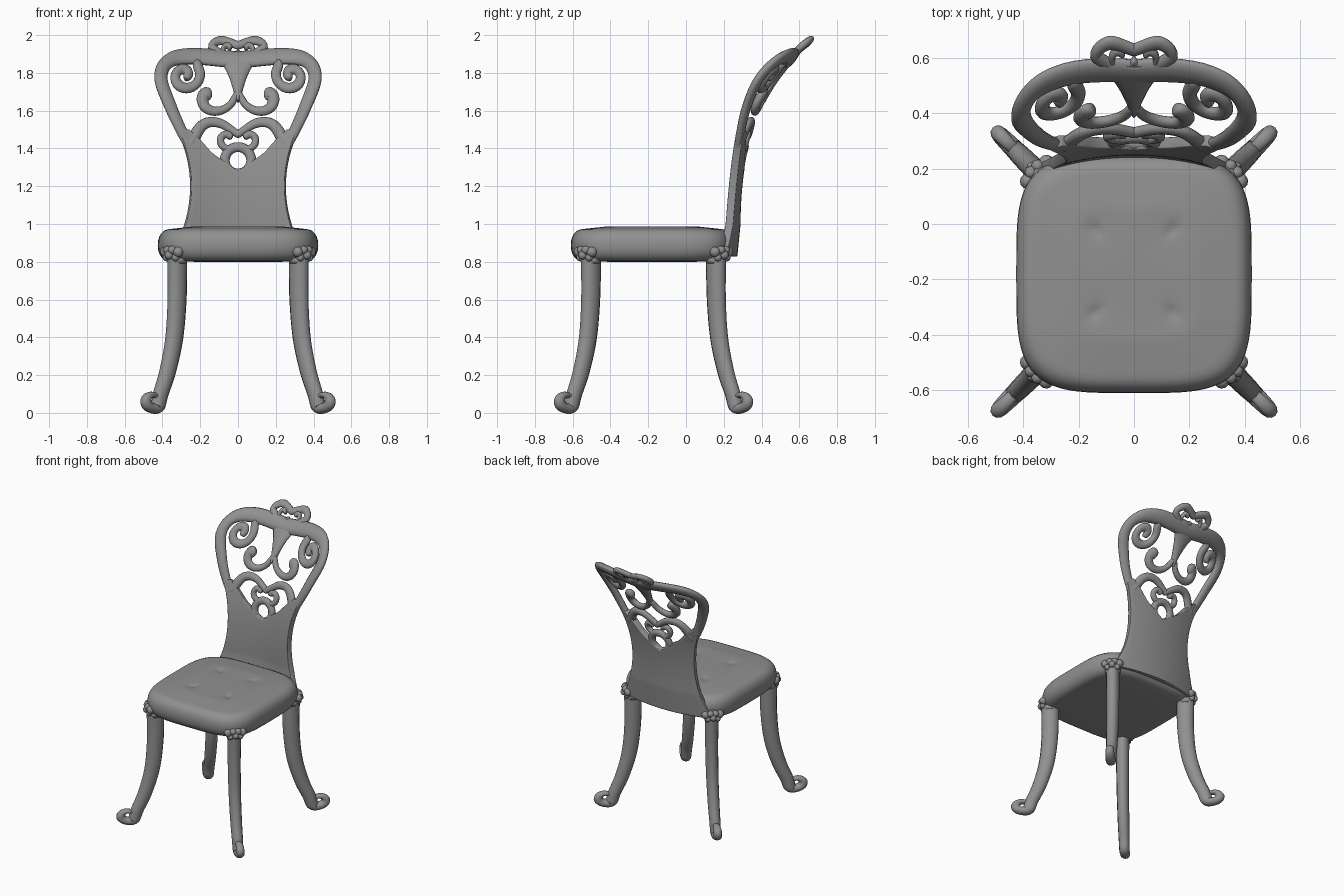
import bpy, bmesh, math
from mathutils import Vector

if "Cube" in bpy.data.objects:
    bpy.data.objects.remove(bpy.data.objects["Cube"])

GREY = bpy.data.materials.new("dark_grey")
GREY.diffuse_color = (.28, .28, .28, 1)
GREY.use_nodes = True
GREY.node_tree.nodes["Principled BSDF"].inputs["Base Color"].default_value = GREY.diffuse_color


def catmull(pts, n=6):
    p = [Vector(q) for q in pts]
    p = [2 * p[0] - p[1]] + p + [2 * p[-1] - p[-2]]
    out = []
    for a, b, c, d in zip(p, p[1:], p[2:], p[3:]):
        for i in range(n):
            t = i / n
            out.append(0.5 * (2 * b + (c - a) * t + (2 * a - 5 * b + 4 * c - d) * t * t
                              + (3 * b - a - 3 * c + d) * t ** 3))
    return out + [p[-2]]


def spiral(cx, cz, r0, r1, a0, a1, power=1, steps=12):
    """Points turning from angle a0 to a1 while the radius falls from r0 to r1."""
    pts = []
    for i in range(steps + 1):
        t = i / steps
        a, r = math.radians(a0 + (a1 - a0) * t), r1 + (r0 - r1) * (1 - t) ** power
        pts.append((cx + r * math.cos(a), cz + r * math.sin(a)))
    return pts


def finish(name, bm, mirror=False):
    bmesh.ops.recalc_face_normals(bm, faces=bm.faces)
    for f in bm.faces:
        f.smooth = True
    me = bpy.data.meshes.new(name)
    bm.to_mesh(me)
    bm.free()
    me.materials.append(GREY)
    ob = bpy.data.objects.new(name, me)
    bpy.context.collection.objects.link(ob)
    if mirror:
        ob.modifiers.new("mirror", 'MIRROR').merge_threshold = 0.002
    return ob


def bridge(bm, rings):
    n = len(rings[0])
    for r, s in zip(rings, rings[1:]):
        for k in range(n):
            bm.faces.new((r[k], r[(k + 1) % n], s[(k + 1) % n], s[k]))
    bm.faces.new(rings[0])
    bm.faces.new(rings[-1])


def sweep(name, pts, w0, w1, place, depth, mirror=False, sides=12):
    """Tapered, flattened tube along a planar path; place() bends it into space."""
    last = len(pts) - 1
    path = catmull([(u, v, w0 + (w1 - w0) * i / last) for i, (u, v) in enumerate(pts)])
    # rounded ends
    for end, prev in ((0, 1), (-1, -2)):
        p, q = path[end], path[prev]
        dirn = (p - q).xy.normalized()
        extra = [Vector((*(p.xy + dirn * p.z * s), p.z * r)) for s, r in ((.45, .85), (.75, .5))]
        path = extra[::-1] + path if end == 0 else path + extra
    bm = bmesh.new()
    rings = []
    for i, p in enumerate(path):
        t = (path[min(i + 1, len(path) - 1)] - path[max(i - 1, 0)]).xy.normalized()
        n = Vector((-t.y, t.x))
        ring = []
        for k in range(sides):
            a = 2 * math.pi * k / sides
            q = p.xy + n * p.z * math.cos(a)
            ring.append(bm.verts.new(place(q.x, q.y, depth(p.z) * math.sin(a))))
        rings.append(ring)
    bridge(bm, rings)
    return finish(name, bm, mirror)


# Curved surface of the back: leans away with height, sides wrap forward
def lean(z):
    t = z - 1
    return .268 + (.23 * t * t + .192 * t ** 4 if t > 0 else .1 * t)


def on_back(x, z, d):
    slope = (lean(z + .02) - lean(z - .02)) / .04
    return Vector((x, lean(z) - .5 * x * x, z)) + d * Vector((x, 1, -slope)).normalized()


# Seat cushion: rounded rim, gently domed top, four tufts
N = 80
rim = [math.radians(-90 + 15 * i) for i in range(13)]
profile = [(.4, .798), (.2, .8)]
profile += [(.07 * (1 - max(0, math.cos(a)) ** .9), .888 + .086 * math.copysign(abs(math.sin(a)) ** .9, a))
            for a in rim]
profile += [(.07 + .02 * i, .974 + .013 * min(1, i / 6)) for i in range(1, 18)]
bm = bmesh.new()
rings = []
for inset, z in profile:
    ring = []
    e = .5 + .4 * max(0, inset - .07)
    for k in range(N):
        c, s = math.cos(2 * math.pi * k / N), math.sin(2 * math.pi * k / N)
        x = (.425 - inset) * math.copysign(abs(c) ** e, c)
        y = -.18 + (.43 - inset) * math.copysign(abs(s) ** e, s)
        dent = 0
        if z > .95:
            r2 = (abs(x) - .14) ** 2 + (abs(y + .17) - .15) ** 2
            dent = .01 * math.exp(-r2 / .0005) + .004 * math.exp(-r2 / .005)
        ring.append(bm.verts.new((x, y, z - dent)))
    rings.append(ring)
bridge(bm, rings)
finish("seat_cushion", bm)

# Legs with scrolled feet, collars and lobed caps
LEG = [(0, .86), (0, .62), (.015, .4), (.05, .22), (.087, .1)]
LEG += spiral(.13, .067, .045, .027, -125, 115, steps=6)
for sy, end in ((-1, "front"), (1, "back")):
    for sx, side in ((-1, "left"), (1, "right")):
        def at(o, z, d):
            # o runs outward along the diagonal, d across it
            return Vector((sx * (.322 + o + d * .707), -.172 + sy * (.332 + o - d * .707), z))

        sweep(f"{end}_{side}_leg", LEG, .043, .014, lambda o, z, d: at(o * 1.0, z, d),
              lambda w: .01 + .85 * w)
        bm = bmesh.new()
        for k, z, r in ((-1, .852, .028), (1, .852, .028), (-.35, .862, .023), (.35, .862, .023),
                        (0, .835, .023), (-.7, .822, .02), (.7, .822, .02)):
            res = bmesh.ops.create_uvsphere(bm, u_segments=12, v_segments=8, radius=r)
            bmesh.ops.translate(bm, verts=res["verts"], vec=at(.043 - .015 * abs(k), z, .048 * k))
        res = bmesh.ops.create_cone(bm, cap_ends=True, segments=20, radius1=.047, radius2=.055, depth=.03)
        bmesh.ops.translate(bm, verts=res["verts"], vec=at(0, .805, 0))
        finish(f"{end}_{side}_leg_cap", bm)

# Solid lower part of the back, waisted outline, notched at the top
NOTCH = [(.8, 0), (1.28, 0), (1.37, .137), (1.44, .2), (1.52, .29)]


def notch(z):
    for (a, va), (b, vb) in zip(NOTCH, NOTCH[1:]):
        if z <= b:
            return va + (vb - va) * (z - a) / (b - a)


COLS = 8
bm = bmesh.new()
grid = []
for i in range(41):
    z = .83 + i / 60
    g, w = notch(z), .25 + .75 * (z - 1.2) ** 2
    grid.append([bm.verts.new(on_back(g + (w - g) * k / COLS, z, 0)) for k in range(COLS + 1)])
for r, s in zip(grid, grid[1:]):
    for k in range(COLS):
        bm.faces.new((r[k], r[k + 1], s[k + 1], s[k]))
panel = finish("back_panel", bm, mirror=True)
sol = panel.modifiers.new("thickness", 'SOLIDIFY')
sol.thickness, sol.offset = .042, 0
bev = panel.modifiers.new("soft_edges", 'BEVEL')
bev.width, bev.segments, bev.limit_method = .014, 3, 'ANGLE'
bev.angle_limit = math.radians(50)

# Openwork: right half of each strand, with start and end half-width, mirrored
STRANDS = {
    "back_frame": ([(.245, 1.39), (.302, 1.5), (.356, 1.62), (.408, 1.77), (.37, 1.86), (.25, 1.888), (0, 1.868)],
                   .026, .043),
    "upper_scroll": (spiral(.282, 1.785, .088, .016, 140, 545), .026, .025),
    "lower_scroll": (spiral(.155, 1.662, .148, .03, 172, 420, 3), .018, .037),
    "heart_arch": ([(.25, 1.43), (.185, 1.525), (.1, 1.535), (0, 1.475)], .034, .02),
    "heart_scroll": (spiral(.062, 1.45, .074, .024, 213, 500, 3), .019, .02),
    "oval_ring": (spiral(0, 1.337, .07, .07, -90, 90), .026, .026),
    "crest_loop": ([(.07, 1.885), (.138, 1.937), (.09, 1.972), (0, 1.946)], .022, .018),
    "crest_scroll": (spiral(.055, 1.928, .058, .014, 200, 500, 2), .01, .014),
}
for name, (pts, w0, w1) in STRANDS.items():
    sweep(name, pts, w0, w1, on_back, lambda w: .014 + .28 * w, mirror=True)

# Central wedge under the crest
sweep("centre_wedge", [(0, 1.66), (0, 1.76), (0, 1.825), (0, 1.86)], .012, .1,
      lambda x, z, d: on_back(x, min(z, 1.9), d), lambda w: .021)
